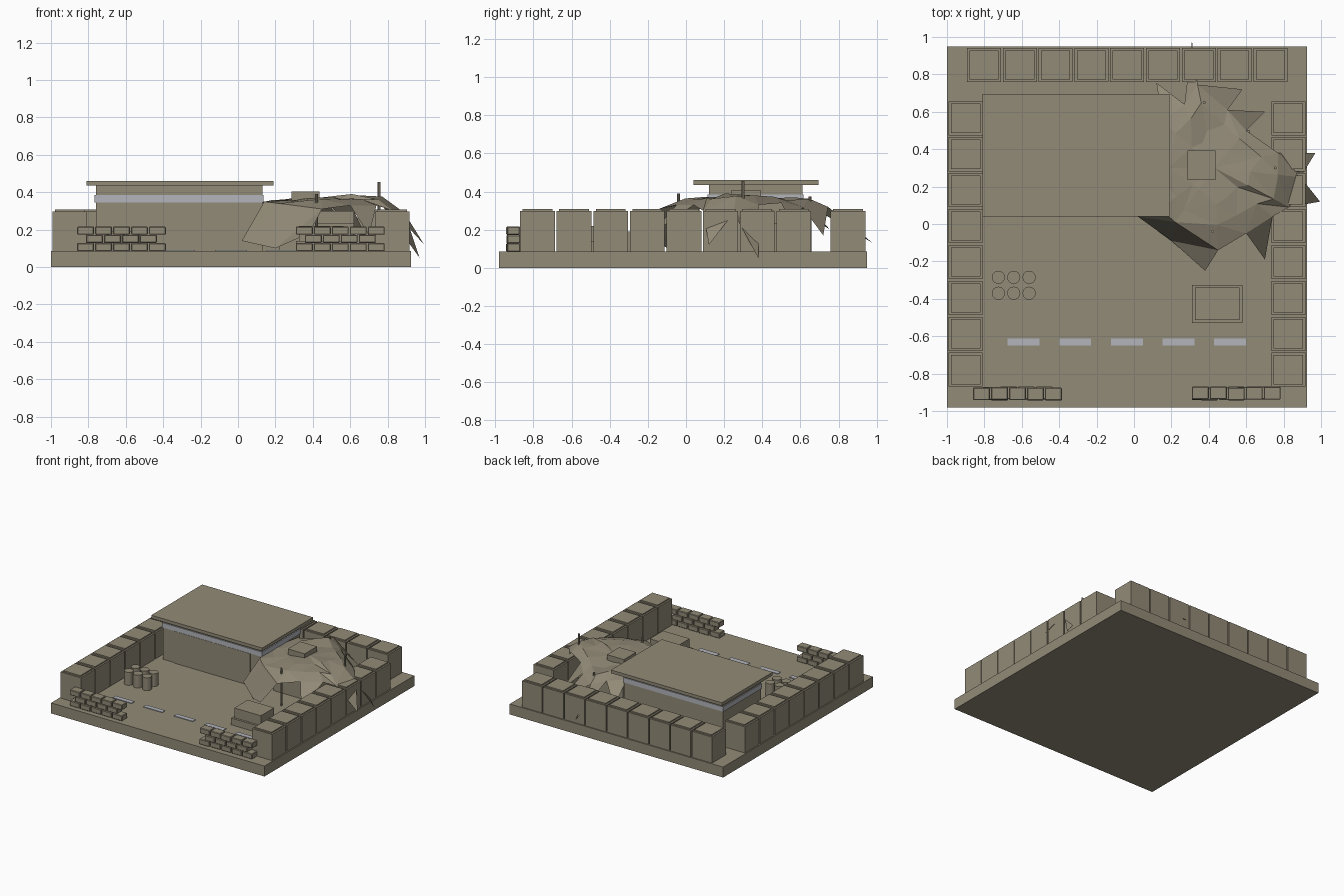
import bpy, bmesh, math, random
from mathutils import Vector

random.seed(4)
if "Cube" in bpy.data.objects:
    bpy.data.objects.remove(bpy.data.objects["Cube"], do_unlink=True)


def make_material(name, rgb):
    m = bpy.data.materials.new(name)
    m.use_nodes = True
    m.diffuse_color = (*rgb, 1)
    m.node_tree.nodes["Principled BSDF"].inputs["Base Color"].default_value = (*rgb, 1)
    return m


tan = make_material("dusty_tan", (0.29, 0.257, 0.187))
grey = make_material("pale_grey", (0.45, 0.46, 0.50))


def finish(name, bm, mat):
    mesh = bpy.data.meshes.new(name)
    bm.to_mesh(mesh)
    bm.free()
    mesh.materials.append(mat)
    obj = bpy.data.objects.new(name, mesh)
    bpy.context.collection.objects.link(obj)
    return obj


def add_box(bm, x0, x1, y0, y1, z0, z1):
    verts = bmesh.ops.create_cube(bm, size=1)["verts"]
    for v in verts:
        v.co = Vector(((x0 + x1) / 2 + v.co.x * (x1 - x0),
                       (y0 + y1) / 2 + v.co.y * (y1 - y0),
                       (z0 + z1) / 2 + v.co.z * (z1 - z0)))


def box(name, *dims, mat=tan):
    bm = bmesh.new()
    add_box(bm, *dims)
    return finish(name, bm, mat)


def cylinder(name, x, y, z0, z1, r, sides):
    bm = bmesh.new()
    bmesh.ops.create_cone(bm, cap_ends=True, segments=sides, radius1=r, radius2=r, depth=z1 - z0)
    bmesh.ops.translate(bm, verts=bm.verts, vec=(x, y, (z0 + z1) / 2))
    return finish(name, bm, tan)


GROUND = 0.085
box("ground_slab", -1, 0.925, -0.98, 0.95, 0, GROUND)


# Earth-filled barrier blocks along three sides
def barrier(name, x, y):
    bm = bmesh.new()
    h = 0.091
    add_box(bm, x - h, x + h, y - h, y + h, GROUND, 0.298)
    h -= 0.013
    add_box(bm, x - h, x + h, y - h, y + h, 0.29, 0.308)
    finish(name, bm, tan)


for i in range(8):
    y = 0.565 - i * 0.192
    barrier("left_barrier", 0.825, y)
    barrier("right_barrier", -0.9, y)
for i in range(9):
    barrier("back_barrier", -0.802 + i * 0.1914, 0.85)

# Command building with flat roof, window band and wide front door
box("building_walls", -0.76, 0.13, 0.12, 0.61, GROUND, 0.437)
box("window_band", -0.766, 0.136, 0.114, 0.616, 0.345, 0.385, mat=grey)
box("front_door", -0.655, 0.03, 0.112, 0.121, GROUND, 0.345)
box("building_roof", -0.81, 0.19, 0.04, 0.695, 0.435, 0.461)

# Fuel drums
for i in range(3):
    for y in (-0.285, -0.37):
        cylinder("drum", -0.725 + i * 0.082, y, GROUND, 0.19, 0.035, 20)

# Supply crate on a wider pallet
box("crate_pallet", 0.31, 0.58, -0.53, -0.325, GROUND, 0.14)
box("crate_top", 0.325, 0.565, -0.512, -0.34, 0.14, 0.22)

# Painted lane dashes
for i in range(5):
    x = -0.59 + i * 0.276
    box("lane_dash", x - 0.085, x + 0.085, -0.65, -0.612, GROUND, 0.09, mat=grey)

# Staggered sandbag walls at the entrance
for left in (-0.86, 0.31):
    for row in range(3):
        shift = 0.048 * (row % 2)
        for i in range(5 - row % 2):
            x = left + shift + i * 0.096
            y = random.uniform(-0.004, 0.004)
            z = GROUND + row * 0.044
            bag = box("sandbag", x, x + 0.09, -0.94 + y, -0.872 + y, z, z + 0.043)
            bevel = bag.modifiers.new("soft_edge", "BEVEL")
            bevel.width = 0.004
            bevel.segments = 1

# Covered equipment beneath the net
box("equipment_hull", 0.22, 0.62, 0.14, 0.5, GROUND, 0.235)
box("equipment_deck", 0.26, 0.62, 0.18, 0.46, 0.235, 0.30)
box("equipment_mast", 0.33, 0.39, 0.285, 0.345, 0.3, 0.37)
box("equipment_head", 0.285, 0.437, 0.235, 0.393, 0.345, 0.405)

# Net poles
for x, y, top in ((0.755, 0.30, 0.455), (0.42, -0.04, 0.39), (0.375, 0.65, 0.375)):
    cylinder("net_pole", x, y, GROUND, top, 0.008, 8)

# Faceted camouflage net: rings shrink from the rim towards the middle
rim = [(0.89, 0.25, 0.29), (0.77, 0.38, 0.33), (0.60, 0.50, 0.34), (0.50, 0.61, 0.32),
       (0.34, 0.745, 0.32), (0.27, 0.64, 0.33), (0.15, 0.55, 0.34), (0.10, 0.30, 0.34),
       (0.14, 0.08, 0.35), (0.22, 0.01, 0.34), (0.45, -0.14, 0.31), (0.60, -0.05, 0.33),
       (0.74, 0.04, 0.33), (0.83, 0.09, 0.30)]
centre = Vector((0.43, 0.30, 0.37))
ridge = Vector((0.68, 0.29))

bm = bmesh.new()
rings = [[bm.verts.new(p) for p in rim]]
for f in (0.74, 0.42):
    ring = []
    for k, p in enumerate(rim):
        co = centre.lerp(Vector(p), f * random.uniform(0.93, 1.07))
        co.z = 0.36 + random.uniform(-0.014, 0.014)
        co.z += 0.045 * max(0, 1 - (co.xy - ridge).length / 0.22)
        ring.append(bm.verts.new(co))
    rings.append(ring)
hub = bm.verts.new(centre)
n = len(rim)
for k in range(n):
    j = (k + 1) % n
    for a, b in zip(rings, rings[1:]):
        if k % 2:
            bm.faces.new((a[k], a[j], b[j]))
            bm.faces.new((a[k], b[j], b[k]))
        else:
            bm.faces.new((a[k], a[j], b[k]))
            bm.faces.new((a[j], b[j], b[k]))
    bm.faces.new((rings[-1][k], rings[-1][j], hub))

# Hanging pointed flaps: each joins a rim edge to a tip
tips = {0: (0.97, 0.38, 0.05), 2: (0.70, 0.60, 0.13), 3: (0.58, 0.72, 0.17),
        4: (0.31, 0.98, 0.13), 5: (0.12, 0.755, 0.2), 11: (0.70, -0.19, 0.17),
        13: (0.995, 0.12, 0.12)}
for k, tip in tips.items():
    bm.faces.new((rings[0][(k + 1) % n], rings[0][k], bm.verts.new(tip)))

# Broad front drape
low = [bm.verts.new(p) for p in ((0.02, 0.04, 0.14), (0.2, -0.09, 0.1), (0.38, -0.25, 0.18))]
r = rings[0]
for tri in ((r[8], low[0], r[9]), (low[0], low[1], r[9]), (low[1], r[10], r[9]),
            (low[1], low[2], r[10])):
    bm.faces.new(tri)
bmesh.ops.recalc_face_normals(bm, faces=bm.faces)
finish("camouflage_net", bm, tan)
